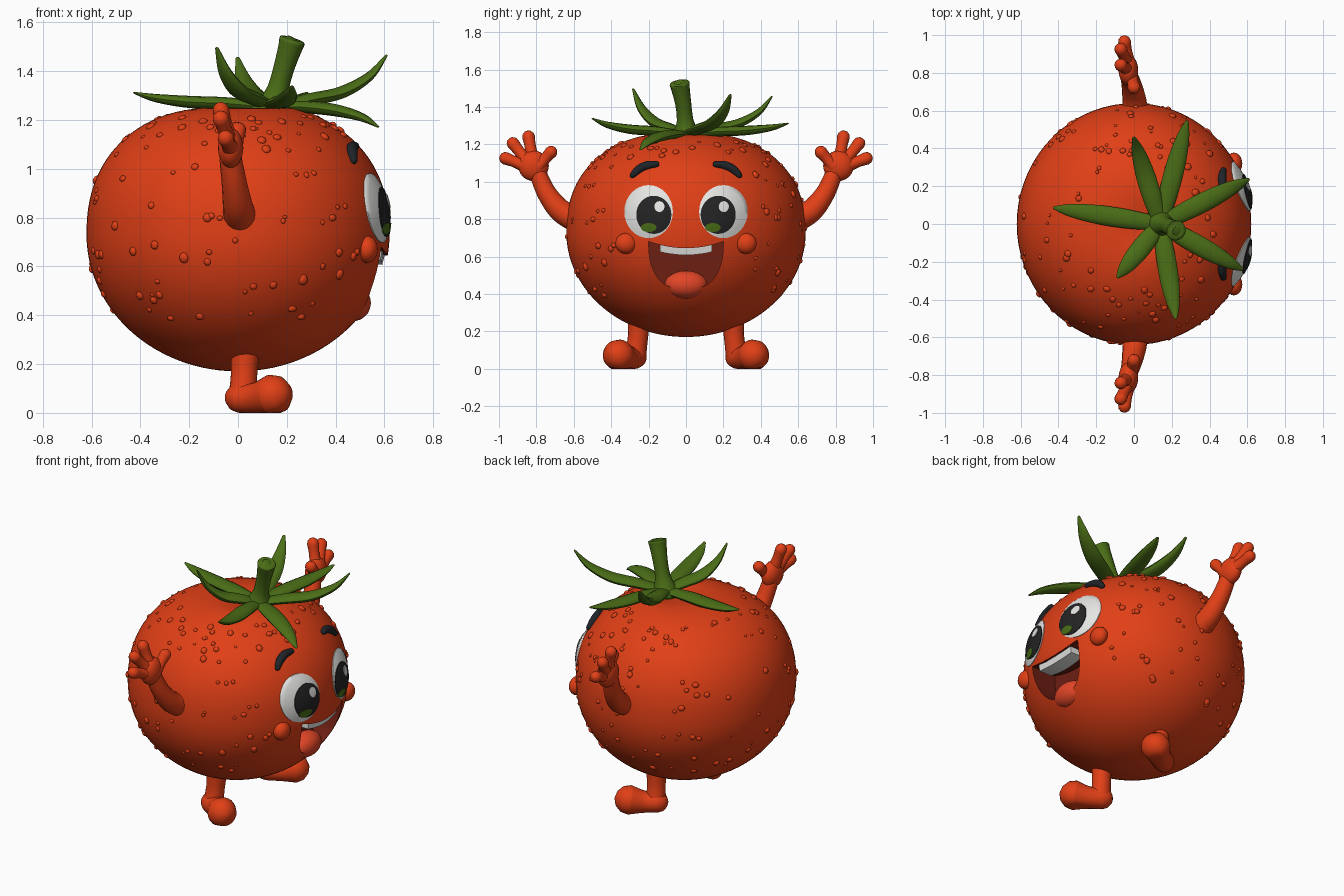
import bpy, bmesh, math, random
from mathutils import Vector, Matrix

if "Cube" in bpy.data.objects:
    bpy.data.objects.remove(bpy.data.objects["Cube"])

random.seed(4)
R, ZC, XS = 0.64, 0.73, 0.97          # body radius, equator height, x squash


def mat(name, r, g, b):
    m = bpy.data.materials.new(name)
    m.diffuse_color = (r, g, b, 1)
    m.use_nodes = True
    m.node_tree.nodes["Principled BSDF"].inputs["Base Color"].default_value = m.diffuse_color
    return m


RED = mat("tomato red", 0.75, 0.05, 0.008)
GREEN = mat("leaf green", 0.07, 0.155, 0.008)
WHITE = mat("eye white", 0.78, 0.78, 0.76)
DARK = mat("dark iris", 0.017, 0.017, 0.018)
BROW = mat("brow charcoal", 0.014, 0.017, 0.021)
MOUTH = mat("mouth maroon", 0.15, 0.013, 0.006)
TONGUE = mat("tongue coral", 0.76, 0.06, 0.02)


def finish(name, bm, *mats, angle=50):
    bmesh.ops.recalc_face_normals(bm, faces=bm.faces)
    me = bpy.data.meshes.new(name)
    bm.to_mesh(me)
    bm.free()
    for m in mats:
        me.materials.append(m)
    ob = bpy.data.objects.new(name, me)
    bpy.context.collection.objects.link(ob)
    me.shade_smooth()
    me.set_sharp_from_angle(angle=math.radians(angle))
    return ob


def loft(bm, rings):
    """Skin equal-length rings and close both ends."""
    vs = [[bm.verts.new(p) for p in ring] for ring in rings]
    n = len(vs[0])
    for a, b in zip(vs, vs[1:]):
        for i in range(n):
            bm.faces.new((a[i], a[(i + 1) % n], b[(i + 1) % n], b[i]))
    bm.faces.new(vs[0])
    bm.faces.new(vs[-1])


def tube(bm, pts, flat=1.0, steps=6, sides=16, up=(1, 0, 0.01), caps=True):
    """Round or flattened tube through (x, y, z, radius) points."""
    P = [Vector(p) for p in pts]
    P = [P[0]] + P + [P[-1]]
    path = []
    for i in range(1, len(P) - 2):
        a, b, c, d = P[i - 1:i + 3]
        for s in range(steps):
            t = s / steps
            path.append(0.5 * (2 * b + (c - a) * t + (2 * a - 5 * b + 4 * c - d) * t * t
                               + (3 * b - a - 3 * c + d) * t ** 3))
    path.append(P[-1])
    rings = []

    def ring(c, tan, r):
        side = tan.cross(Vector(up)).normalized()
        top = side.cross(tan)
        rings.append([c + side * r * math.cos(k * math.tau / sides)
                      + top * r * flat * math.sin(k * math.tau / sides) for k in range(sides)])

    last = len(path) - 1
    for i, p in enumerate(path):
        tan = (path[min(i + 1, last)] - path[max(i - 1, 0)]).to_3d().normalized()
        c, r = p.to_3d(), p.w
        if caps and i == 0:
            for a in (85, 60, 30):
                a = math.radians(a)
                ring(c - tan * r * math.sin(a), tan, r * math.cos(a))
        ring(c, tan, r)
        if caps and i == last:
            for a in (30, 60, 85):
                a = math.radians(a)
                ring(c + tan * r * math.sin(a), tan, r * math.cos(a))
    loft(bm, rings)


def blob(bm, c, s, rot=Matrix(), sub=3):
    m = Matrix.Translation(c) @ rot @ Matrix.Diagonal((*s, 1))
    bmesh.ops.create_icosphere(bm, subdivisions=sub, radius=1, matrix=m)


def mirror(ob):
    md = ob.modifiers.new("mirror", 'MIRROR')
    md.use_axis = (False, True, False)


# ---- body surface: rounder above the equator, dimpled at the stem
def surf(phi, th):
    p, h = (2.3, 0.54) if phi > 0 else (2.0, 0.56)
    r = R * max(math.cos(phi), 0) ** (2 / p)
    z = ZC + math.copysign(h * abs(math.sin(phi)) ** (2 / p), phi)
    x = XS * r * math.cos(th)
    if phi > 0:
        z -= 0.05 * math.exp(-(r / 0.13) ** 2)
        x += 0.12 * math.exp(-(r / 0.2) ** 2)
    return Vector((x, r * math.sin(th), z))


def face(y, z):
    """x of the body surface on the face side."""
    p, h = (2.3, 0.54) if z > ZC else (2.0, 0.56)
    r = R * (1 - min(abs(z - ZC) / h, 1) ** p) ** (1 / p)
    return XS * math.sqrt(max(r * r - y * y, 0))


bm = bmesh.new()
loft(bm, [[surf(math.radians(-89.5 + 179 * i / 56), math.tau * k / 72) for k in range(72)]
          for i in range(57)])
body = finish("body", bm, RED, MOUTH)


def prism(name, outline, back, front, *mats):
    bm = bmesh.new()
    loft(bm, [[(back, y, z) for y, z in outline], [(front(y, z), y, z) for y, z in outline]])
    return finish(name, bm, *mats)


# ---- mouth cavity cut into the body
def lip(y):
    return 0.645 + 0.9 * y * y


top = [(-0.2 + 0.025 * i, lip(-0.2 + 0.025 * i)) for i in range(17)]
low = []
for i in range(1, 24):
    a = math.pi * i / 24
    c = math.cos(a)
    low.append((math.copysign(0.2 * abs(c) ** 0.75, c), 0.68 - 0.255 * math.sin(a) ** 0.85))
cutter = prism("mouth_cutter", top + low, 0.42, lambda y, z: 0.8, RED, MOUTH)
for f in cutter.data.polygons:
    f.material_index = 1
cutter.hide_render = True
cut = body.modifiers.new("mouth", 'BOOLEAN')
cut.operation, cut.solver, cut.object = 'DIFFERENCE', 'EXACT', cutter
bpy.context.view_layer.objects.active = body
bpy.ops.object.modifier_apply(modifier="mouth")
bpy.data.objects.remove(cutter)
body.data.set_sharp_from_angle(angle=math.radians(40))

# ---- teeth and tongue
ys = [-0.14 + 0.02 * i for i in range(15)]
prism("teeth", [(y, lip(y) + 0.005) for y in ys] + [(y, lip(y) - 0.037) for y in reversed(ys)],
      0.5, lambda y, z: face(y, z) - 0.012, WHITE)
bm = bmesh.new()
blob(bm, (0.47, 0, 0.45), (0.075, 0.115, 0.075))
finish("tongue", bm, TONGUE)


# ---- eyes: domed patches that follow the body
def patch(name, m, cy, cz, ry, rz, height, skirt):
    bm = bmesh.new()
    rings = []
    for rho in (1, 1, 0.85, 0.7, 0.5, 0.3, 0.05):
        drop = skirt if not rings else 0
        rings.append([])
        for k in range(32):
            a = math.tau * k / 32
            y, z = cy + ry * rho * math.cos(a), cz + rz * rho * math.sin(a)
            rings[-1].append((height(y, z) - drop, y, z))
    loft(bm, rings)
    finish(name, bm, m)


for s, side in ((-1, "left"), (1, "right")):
    def dome(lift, cy=0.2 * s):
        return lambda y, z: face(y, z) + 0.004 + lift + 0.02 * (
            1 - ((y - cy) / 0.13) ** 2 - ((z - 0.84) / 0.142) ** 2)
    iy = 0.172 * s
    patch(side + "_eye", WHITE, 0.2 * s, 0.84, 0.13, 0.142, dome(0), 0.03)
    patch(side + "_iris", DARK, iy, 0.823, 0.094, 0.102, dome(0.004), 0.006)
    patch(side + "_iris_glow", GREEN, iy - 0.028, 0.755, 0.042, 0.024, dome(0.007), 0.006)
    patch(side + "_eye_glint", WHITE, iy + 0.03, 0.867, 0.027, 0.029, dome(0.007), 0.006)

# ---- brows and cheeks
bm = bmesh.new()
tube(bm, [(face(y, z) + 0.008, y, z, r) for y, z, r in (
    (-0.285, 1.035, 0.016), (-0.25, 1.067, 0.023), (-0.205, 1.088, 0.023), (-0.16, 1.093, 0.017))])
mirror(finish("brows", bm, BROW))
bm = bmesh.new()
blob(bm, (face(0.32, 0.67) - 0.005, -0.32, 0.67), (0.045, 0.058, 0.056))
mirror(finish("cheeks", bm, RED))

# ---- arms with hands
bm = bmesh.new()
tube(bm, [(0.01, -0.57, 0.79, 0.07), (0, -0.67, 0.845, 0.062),
          (-0.015, -0.745, 0.94, 0.052), (-0.03, -0.79, 1.04, 0.046)])
blob(bm, (-0.03, -0.815, 1.085), (0.052, 0.082, 0.082))
for tip, root in (((-0.05, -0.965, 1.125), (-0.03, -0.86, 1.085)),
                  ((-0.07, -0.925, 1.205), (-0.035, -0.85, 1.11)),
                  ((-0.07, -0.842, 1.24), (-0.035, -0.82, 1.12)),
                  ((0.0, -0.722, 1.158), (-0.015, -0.79, 1.08))):
    a, b = Vector(root), Vector(tip)
    tube(bm, [(*a, 0.036), (*a.lerp(b, 0.55), 0.03), (*b, 0.034)], steps=4)
mirror(finish("arms", bm, RED))

# ---- legs with outward-turned feet, flat underneath
bm = bmesh.new()
tube(bm, [(0.03, -0.25, 0.27, 0.06), (0.025, -0.258, 0.16, 0.054), (0.02, -0.27, 0.075, 0.058)])
tube(bm, [(0.008, -0.272, 0.062, 0.062), (0.07, -0.31, 0.06, 0.063),
          (0.14, -0.36, 0.072, 0.085)], up=(0, 0, 1), sides=24)
for v in bm.verts:
    v.co.z = max(v.co.z, 0)
mirror(finish("legs", bm, RED))

# ---- water drops scattered over the skin
bm = bmesh.new()
count = 0
while count < 190:
    phi, th = math.radians(random.uniform(-38, 62)), random.uniform(0, math.tau)
    p = surf(phi, th)
    if p.x > 0.2 and abs(p.y) < 0.37 and 0.38 < p.z < 1.12:
        continue
    n = Vector((p.x, p.y, (p.z - ZC) * 1.35)).normalized()
    r = random.uniform(0.008, 0.02)
    blob(bm, p, (r, r * random.uniform(0.8, 1.2), r * 0.65), n.to_track_quat('Z', 'Y').to_matrix().to_4x4(), 2)
    count += 1
finish("skin_drops", bm, RED)

# ---- leafy crown and stem
bm = bmesh.new()
base = Vector((0.14, 0, 1.25))
for x, y, z in ((-0.42, 0.085, 1.31), (0, 0.455, 1.45), (0.28, 0.54, 1.31), (0.605, 0.235, 1.46),
                (0.57, -0.24, 1.175), (0.22, -0.495, 1.335), (-0.085, -0.28, 1.49)):
    pts = [(*base, 0.035)]
    for t, f, r in ((0.3, 0.1, 0.05), (0.6, 0.25, 0.05), (0.85, 0.58, 0.034), (1, 1, 0.01)):
        pts.append((base.x + (x - base.x) * t, base.y + (y - base.y) * t, 1.262 + (z - 1.262) * f, r))
    tube(bm, pts, flat=0.5, up=(0, 0, 1), sides=12)
finish("leaf_crown", bm, GREEN)

bm = bmesh.new()
tube(bm, [(0.14, 0, 1.22, 0.085), (0.15, 0, 1.27, 0.065), (0.165, -0.005, 1.33, 0.044),
          (0.19, -0.015, 1.42, 0.043), (0.215, -0.03, 1.5, 0.05), (0.222, -0.034, 1.525, 0.054),
          (0.224, -0.035, 1.531, 0.046), (0.2245, -0.0352, 1.533, 0.028),
          (0.2255, -0.0355, 1.535, 0.024)], steps=2, caps=False)
blob(bm, (0.14, 0, 1.245), (0.09, 0.09, 0.035))
finish("stem", bm, GREEN)
